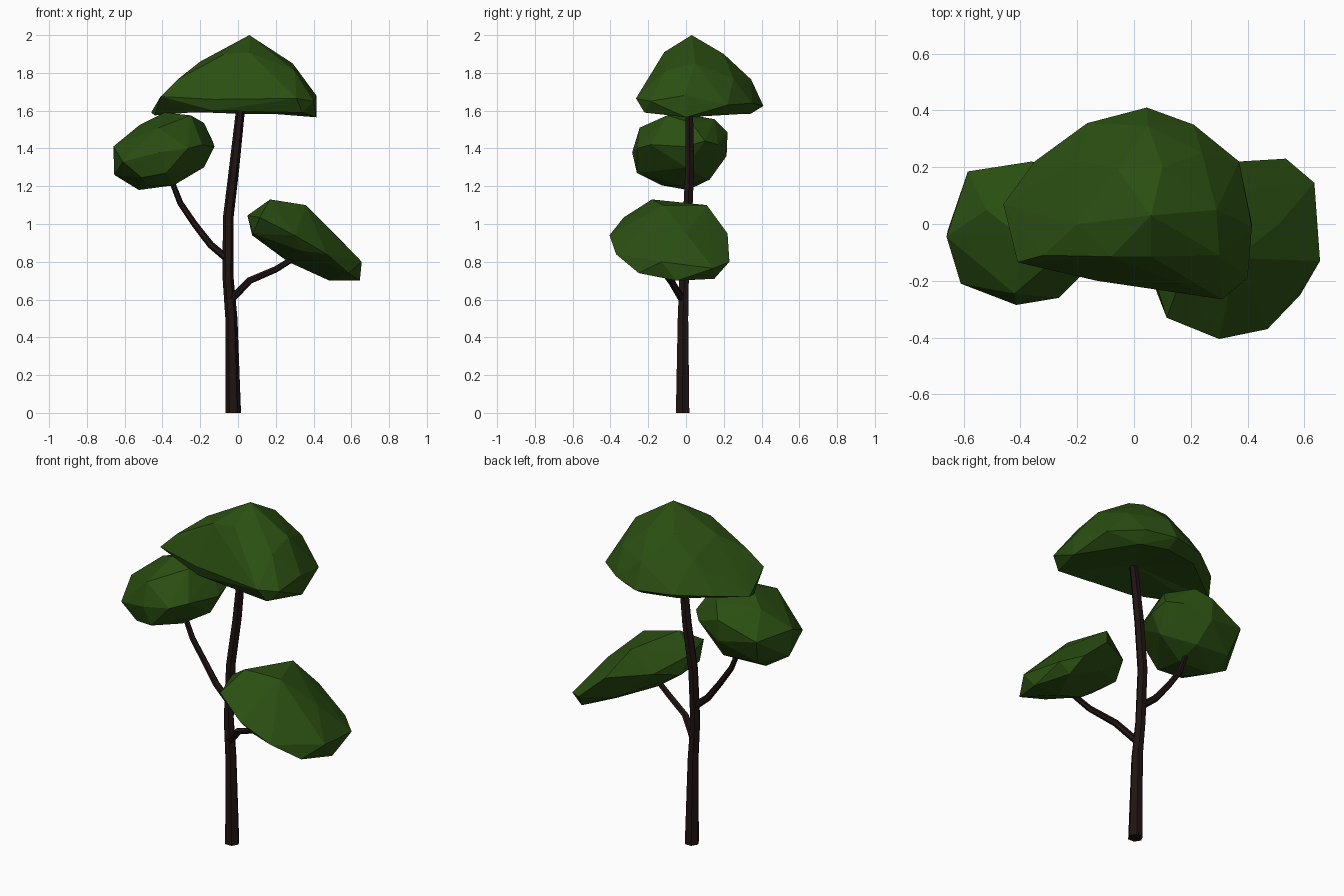
import bpy, bmesh
from math import cos, sin, tau
from mathutils import Vector


def material(name, color):
    m = bpy.data.materials.new(name)
    m.diffuse_color = color
    return m


LEAF = material("leaf_green", (0.024, 0.078, 0.006, 1))
BARK = material("dark_bark", (0.014, 0.007, 0.006, 1))


def finish(bm, name, mat):
    bmesh.ops.recalc_face_normals(bm, faces=bm.faces[:])
    me = bpy.data.meshes.new(name)
    bm.to_mesh(me)
    bm.free()
    me.materials.append(mat)
    ob = bpy.data.objects.new(name, me)
    bpy.context.collection.objects.link(ob)
    return ob


def limb(name, path, sides=6):
    """Faceted tapering tube along (x, y, z, radius) stations."""
    bm = bmesh.new()
    pts = [Vector(p[:3]) for p in path]
    rings = []
    for i, p in enumerate(pts):
        t = pts[min(i + 1, len(pts) - 1)] - pts[max(i - 1, 0)]
        q = Vector((0, 0, 1)).rotation_difference(t.normalized())
        if p.z == 0:
            q.identity()          # flat foot on the ground
        r = path[i][3]
        rings.append([bm.verts.new(p + q @ Vector((r * cos(tau * k / sides), r * sin(tau * k / sides), 0)))
                      for k in range(sides)])
    for a, b in zip(rings, rings[1:]):
        for k in range(sides):
            j = (k + 1) % sides
            bm.faces.new((a[k], a[j], b[j], b[k]))
    bm.faces.new(rings[0])
    bm.faces.new(rings[-1])
    return finish(bm, name, BARK)


def foliage(name, corners, hollow=None):
    """Chunky convex leaf mass; 'hollow' pulls the underside up to a point."""
    bm = bmesh.new()
    for c in corners:
        bm.verts.new(c)
    bmesh.ops.convex_hull(bm, input=bm.verts[:])
    bmesh.ops.recalc_face_normals(bm, faces=bm.faces[:])
    if hollow:
        bm.normal_update()
        under = [f for f in bm.faces if f.normal.z < -0.93]
        bmesh.ops.delete(bm, geom=under, context='FACES')
        rim = [e for e in bm.edges if e.is_boundary]
        centre = bm.verts.new(hollow)
        for e in rim:
            bm.faces.new((e.verts[0], e.verts[1], centre))
    loose = [v for v in bm.verts if not v.link_faces]
    bmesh.ops.delete(bm, geom=loose, context='VERTS')
    return finish(bm, name, LEAF)


# Trunk and the two side branches
limb("trunk", [(-0.025, -0.018, 0, 0.041), (-0.035, -0.016, 0.5, 0.032), (-0.053, -0.01, 0.72, 0.029),
               (-0.052, 0.008, 1.03, 0.028), (-0.02, 0.02, 1.3, 0.027), (0.018, 0.016, 1.65, 0.023)])
limb("left_branch", [(-0.05, -0.005, 0.81, 0.02), (-0.145, 0.005, 0.89, 0.019), (-0.23, 0.015, 1.0, 0.017),
                     (-0.305, 0.015, 1.11, 0.016), (-0.36, 0.01, 1.25, 0.014)])
limb("right_branch", [(-0.045, -0.015, 0.59, 0.02), (0.06, -0.08, 0.70, 0.019),
                      (0.20, -0.13, 0.76, 0.017), (0.33, -0.16, 0.84, 0.015)])

# Crown: peak, shoulders, rim, underside edge
foliage("crown", [
    (0.06, 0.03, 2.0),
    (0.06, -0.115, 1.91), (-0.08, -0.115, 1.895), (-0.2, 0.0, 1.86), (-0.32, -0.11, 1.765),
    (0.29, 0.05, 1.85), (0.3, -0.11, 1.81),
    (-0.06, 0.195, 1.9), (0.1, 0.2, 1.9), (0.05, 0.345, 1.765), (-0.2, 0.22, 1.79), (0.24, 0.25, 1.77),
    (-0.35, 0.22, 1.62), (-0.165, 0.355, 1.63), (0.045, 0.41, 1.625), (0.21, 0.35, 1.64), (0.37, 0.22, 1.63),
    (0.415, -0.01, 1.68), (0.40, -0.19, 1.65), (0.31, -0.265, 1.665), (-0.13, -0.2, 1.66), (-0.41, -0.135, 1.675),
    (-0.46, 0.07, 1.59), (-0.44, 0.0, 1.575), (0.415, 0.0, 1.565), (0.34, -0.22, 1.59),
    (-0.13, -0.18, 1.6), (0.05, 0.34, 1.582), (-0.16, 0.3, 1.59), (0.2, 0.29, 1.582)], hollow=(0.02, 0.03, 1.63))

# Left leaf mass
foliage("left_foliage", [
    (-0.66, -0.045, 1.41), (-0.655, -0.02, 1.26), (-0.585, 0.185, 1.4), (-0.52, 0.05, 1.525), (-0.39, -0.05, 1.59),
    (-0.25, -0.1, 1.575), (-0.3, 0.15, 1.555), (-0.18, 0.03, 1.535), (-0.125, 0.0, 1.41), (-0.36, 0.22, 1.485),
    (-0.36, 0.215, 1.36), (-0.2, 0.17, 1.42), (-0.135, 0.1, 1.44), (-0.18, 0.0, 1.3), (-0.33, 0.125, 1.235),
    (-0.525, 0.01, 1.18), (-0.34, -0.03, 1.205), (-0.47, -0.13, 1.205), (-0.51, -0.21, 1.245), (-0.61, -0.21, 1.33),
    (-0.415, -0.285, 1.38), (-0.265, -0.26, 1.4), (-0.19, -0.185, 1.42), (-0.42, -0.245, 1.51),
    (-0.38, -0.26, 1.27), (-0.55, 0.12, 1.25)])

# Right leaf mass, a slanted slab
foliage("right_foliage", [
    (0.05, -0.12, 1.045), (0.17, -0.18, 1.13), (0.36, -0.12, 1.1), (0.28, 0.11, 1.1), (0.37, 0.22, 0.95),
    (0.535, 0.23, 0.8), (0.635, 0.145, 0.765), (0.57, 0.15, 0.71), (0.655, -0.13, 0.8), (0.645, -0.05, 0.7),
    (0.48, -0.05, 0.702), (0.585, -0.25, 0.74), (0.47, -0.37, 0.84), (0.33, -0.34, 0.86), (0.3, -0.405, 0.94),
    (0.115, -0.33, 1.035), (0.08, -0.24, 0.95), (0.075, -0.06, 0.94), (0.265, -0.12, 0.8), (0.51, 0.0, 0.95),
    (0.36, 0.14, 0.81), (0.15, 0.09, 0.98)])
